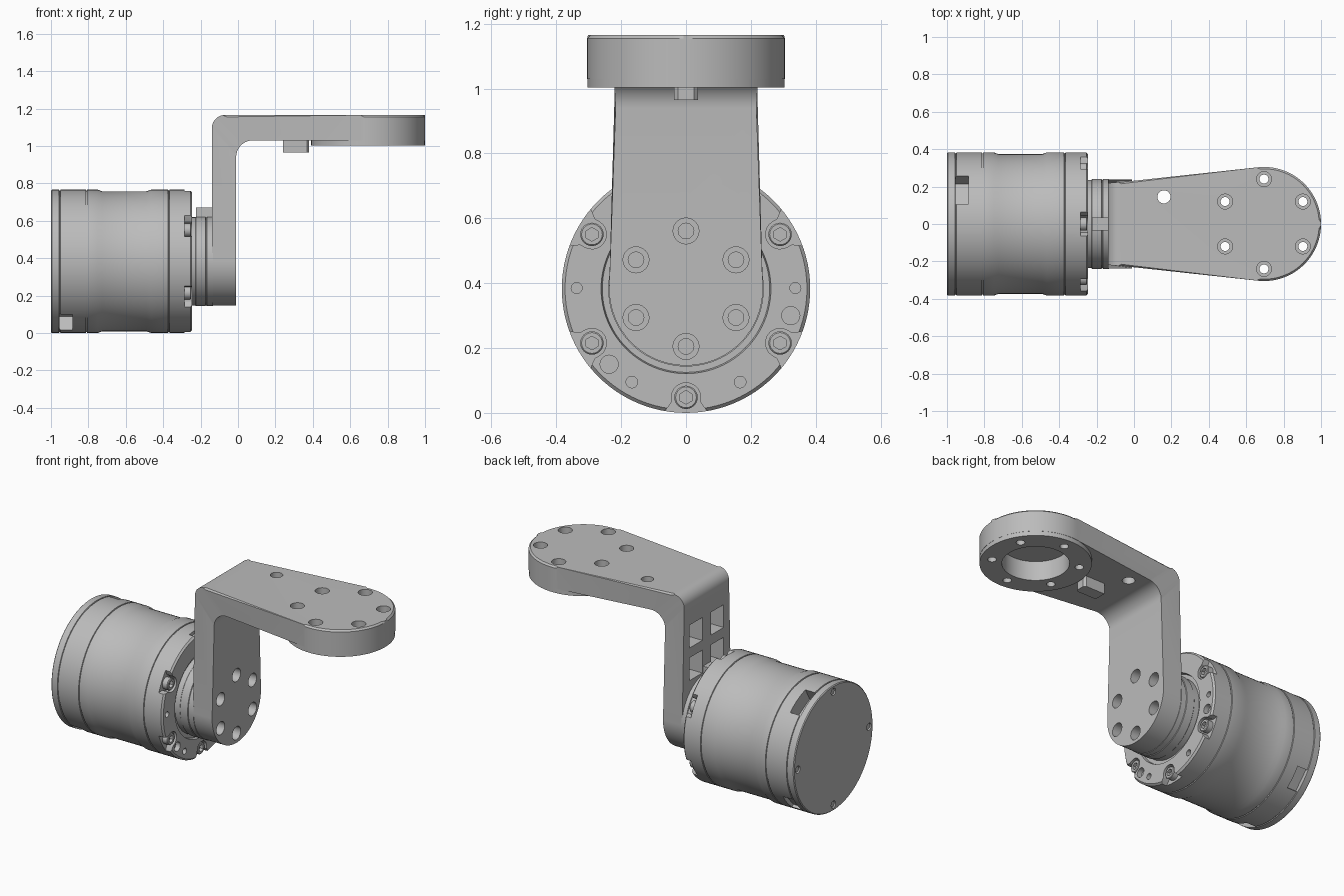
import bpy, bmesh
from math import sin, cos, pi, radians
from mathutils import Matrix, Vector

cube = bpy.data.objects.get("Cube")
if cube:
    bpy.data.objects.remove(cube, do_unlink=True)

metal = bpy.data.materials.new("machined_grey")
metal.use_nodes = True
colour = (0.5, 0.5, 0.5, 1)
metal.diffuse_color = colour
metal.node_tree.nodes["Principled BSDF"].inputs["Base Color"].default_value = colour

AXIS = 0.383      # height of the motor axis
HEAD = 0.695      # x of the round head of the arm
ALONG_X = Matrix.Rotation(pi / 2, 4, 'Y')


def lathe(bm, profile, centre, along_x=True, seg=32):
    """Closed solid turned from (position, radius) points about x or z."""
    mat = Matrix.Translation(centre) @ (ALONG_X if along_x else Matrix())
    rings = []
    for pos, r in profile:
        rings.append([bm.verts.new(mat @ Vector((r * cos(2 * pi * i / seg), r * sin(2 * pi * i / seg), pos)))
                      for i in range(seg)])
    for a, b in zip(rings, rings[1:]):
        for i in range(seg):
            j = (i + 1) % seg
            bm.faces.new((a[i], a[j], b[j], b[i]))
    bm.faces.new(rings[0][::-1])
    bm.faces.new(rings[-1])


def box(bm, lo, hi, mat=Matrix()):
    lo, hi = Vector(lo), Vector(hi)
    m = mat @ Matrix.Translation((lo + hi) / 2) @ Matrix.Diagonal((*(hi - lo), 1))
    bmesh.ops.create_cube(bm, size=1, matrix=m)


def prism_x(bm, outline, x0, x1, mat):
    """Extrude a (y, z) outline from x0 to x1."""
    a, b = [[bm.verts.new(mat @ Vector((x, y, z))) for y, z in outline] for x in (x0, x1)]
    bm.faces.new(a)
    bm.faces.new(b[::-1])
    for i in range(len(a)):
        j = (i + 1) % len(a)
        bm.faces.new((a[i], b[i], b[j], a[j]))


def finish(name, bm, cutter=None):
    bmesh.ops.recalc_face_normals(bm, faces=bm.faces)
    me = bpy.data.meshes.new(name)
    bm.to_mesh(me)
    bm.free()
    me.materials.append(metal)
    ob = bpy.data.objects.new(name, me)
    bpy.context.collection.objects.link(ob)
    if cutter:
        mod = ob.modifiers.new("cuts", 'BOOLEAN')
        mod.operation, mod.solver, mod.object = 'DIFFERENCE', 'EXACT', cutter
        bpy.context.view_layer.update()
        deps = bpy.context.evaluated_depsgraph_get()
        cut = bpy.data.meshes.new_from_object(ob.evaluated_get(deps))
        ob.modifiers.clear()
        ob.data = cut
        cut.name = name
    ob.data.shade_smooth()
    ob.data.set_sharp_from_angle(angle=radians(28))
    return ob


def turn(angle):
    """Rotation about the motor axis."""
    return Matrix.Translation((0, 0, AXIS)) @ Matrix.Rotation(angle, 4, 'X')


def polar(x, angle, r):
    return turn(angle) @ Vector((x, r, 0))


# Motor cutters: bolt pockets, face holes, connector slots, rear screw holes
cuts = bmesh.new()
bolt_angles = [radians(30 + 60 * i) for i in range(6)]
pocket = [(0.40, 0.085), (0.365, 0.055), (0.35, 0.045)]
arc = [(0.335 + 0.045 * cos(t), 0.045 * sin(t)) for t in [pi / 2 + pi * i / 10 for i in range(11)]]
outline = pocket + arc + [(y, -z) for y, z in reversed(pocket)]
for a in bolt_angles:
    prism_x(cuts, outline, -0.285, -0.2, turn(a))
for y, z, r in ((-0.337, 0.385, 0.017), (0.337, 0.385, 0.017), (-0.167, 0.095, 0.018),
                (0.167, 0.095, 0.018), (0.323, 0.3, 0.028), (-0.237, 0.15, 0.028)):
    lathe(cuts, [(-0.275, r), (-0.2, r)], (0, y, z), seg=20)
for a, half, depth in ((61, 0.085, 0.29), (241, 0.085, 0.29), (-42, 0.065, 0.36)):
    box(cuts, (-0.955, depth, -half), (-0.885, 0.45, half), turn(radians(a)))
for i in range(4):
    lathe(cuts, [(-1.05, 0.022), (-0.985, 0.022)], polar(0, i * pi / 2, 0.345), seg=16)
motor_cutter = finish("motor_cutter", cuts)

# Motor housing
R = 0.383


def groove(x):
    return [(x - 0.004, R), (x - 0.002, R - 0.005), (x + 0.002, R - 0.005), (x + 0.004, R)]


body = bmesh.new()
lathe(body, [(-1, R - 0.005), (-0.995, R)] + groove(-0.953) + groove(-0.81)
      + [(-0.75, R), (-0.725, R - 0.009), (-0.49, R - 0.009), (-0.465, R)] + groove(-0.37)
      + [(-0.255, R), (-0.245, R - 0.01), (-0.245, 0.262), (-0.262, 0.258)],
      (0, 0, AXIS), seg=96)
finish("motor_housing", body, motor_cutter)

# Housing bolts with hex sockets
bolts = bmesh.new()
for a in bolt_angles:
    lathe(bolts, [(-0.29, 0.036), (-0.254, 0.036), (-0.25, 0.032)], polar(0, a, 0.335), seg=24)
sockets = bmesh.new()
for a in bolt_angles:
    lathe(sockets, [(-0.27, 0.021), (-0.2, 0.021)], polar(0, a, 0.335), seg=6)
socket_cutter = finish("socket_cutter", sockets)
finish("housing_bolts", bolts, socket_cutter)

# Rear cover screws
screws = bmesh.new()
for i in range(4):
    lathe(screws, [(-0.994, 0.017), (-0.98, 0.017)], polar(0, i * pi / 2, 0.345), seg=16)
finish("rear_screws", screws)

# Arm cutters: stepped bolt holes, underside bore, dowel hole, lightening pockets
cuts = bmesh.new()
for i in range(6):
    a = pi / 2 + i * pi / 3
    lathe(cuts, [(-0.235, 0.024), (-0.09, 0.024), (-0.09, 0.04), (0.05, 0.04)], polar(0, a, 0.178), seg=24)
    centre = (HEAD + 0.24 * cos(a), 0.24 * sin(a), 0)
    lathe(cuts, [(0.9, 0.024), (1.08, 0.024), (1.08, 0.04), (1.3, 0.04)], centre, False, 24)
lathe(cuts, [(0.9, 0.183), (1.12, 0.183)], (HEAD, 0, 0), False, 64)
lathe(cuts, [(0.9, 0.035), (1.3, 0.035)], (0.16, 0.145, 0), False, 24)
for side in (-1, 1):
    for z in (0.63, 0.83):
        y0, y1 = sorted((side * 0.042, side * 0.165))
        box(cuts, (-0.3, y0, z), (-0.05, y1, z + 0.14))
arm_cutter = finish("arm_cutter", cuts)

# Bent arm: stations of (outer point, inner point, half width)
stations = []
for i in range(20):
    a = radians(-87 + 87 * i / 19)
    z = AXIS + 0.237 * sin(a)
    stations.append(((-0.14, z), (-0.01, z), 0.237 * cos(a)))
STEPS = 10
for i in range(STEPS + 1):
    a = pi - pi / 2 * i / STEPS
    stations.append(((-0.07 + 0.07 * cos(a), 1.095 + 0.07 * sin(a)),
                     (0.08 + 0.09 * cos(a), 0.94 + 0.09 * sin(a)), 0.217 + 0.008 * i / STEPS))
first_flat = len(stations) - 1
for i in range(32):
    a = radians(97.5 - 96 * i / 31)
    x = HEAD + 0.305 * cos(a)
    stations.append(((x, 1.165), (x, 1.03), 0.305 * sin(a)))

arm = bmesh.new()
rows = [[arm.verts.new((p[0], y, p[1])) for p, y in ((o, -w), (o, w), (n, w), (n, -w))]
        for o, n, w in stations]
for a, b in zip(rows, rows[1:]):
    for i in range(4):
        j = (i + 1) % 4
        arm.faces.new((a[i], a[j], b[j], b[i]))
arm.faces.new(rows[0][::-1])
arm.faces.new(rows[-1])
rim = [arm.edges.get((a[k], b[k])) for a, b in zip(rows[first_flat:], rows[first_flat + 1:]) for k in (0, 1)]
rim.append(arm.edges.get((rows[-1][0], rows[-1][1])))
bmesh.ops.bevel(arm, geom=rim, offset=0.01, segments=1, affect='EDGES')
finish("bent_arm", arm, arm_cutter)

# Raised flange under the round head
flange = bmesh.new()
lathe(flange, [(1.003, 0.304), (1.04, 0.304)], (HEAD, 0, 0), False, 96)
finish("head_flange", flange, arm_cutter)

# Output hub between motor and arm
hub = bmesh.new()
lathe(hub, [(-0.27, 0.236), (-0.228, 0.236), (-0.224, 0.24), (-0.174, 0.24), (-0.172, 0.236),
            (-0.168, 0.236), (-0.166, 0.24), (-0.135, 0.24)], (0, 0, AXIS), seg=80)
finish("output_hub", hub, arm_cutter)

# Locating keys on the hub and under the arm
keys = bmesh.new()
box(keys, (-0.225, -0.036, 0.6), (-0.135, 0.036, 0.67))
finish("hub_key", keys)
keys = bmesh.new()
box(keys, (0.24, -0.037, 0.965), (0.38, 0.037, 1.04))
upright = [e for e in keys.edges if abs(e.verts[0].co.z - e.verts[1].co.z) > 0.05 and e.verts[0].co.x > 0.3]
bmesh.ops.bevel(keys, geom=upright, offset=0.012, segments=1, affect='EDGES')
finish("arm_key", keys)

for cutter in (motor_cutter, socket_cutter, arm_cutter):
    bpy.data.objects.remove(cutter, do_unlink=True)
